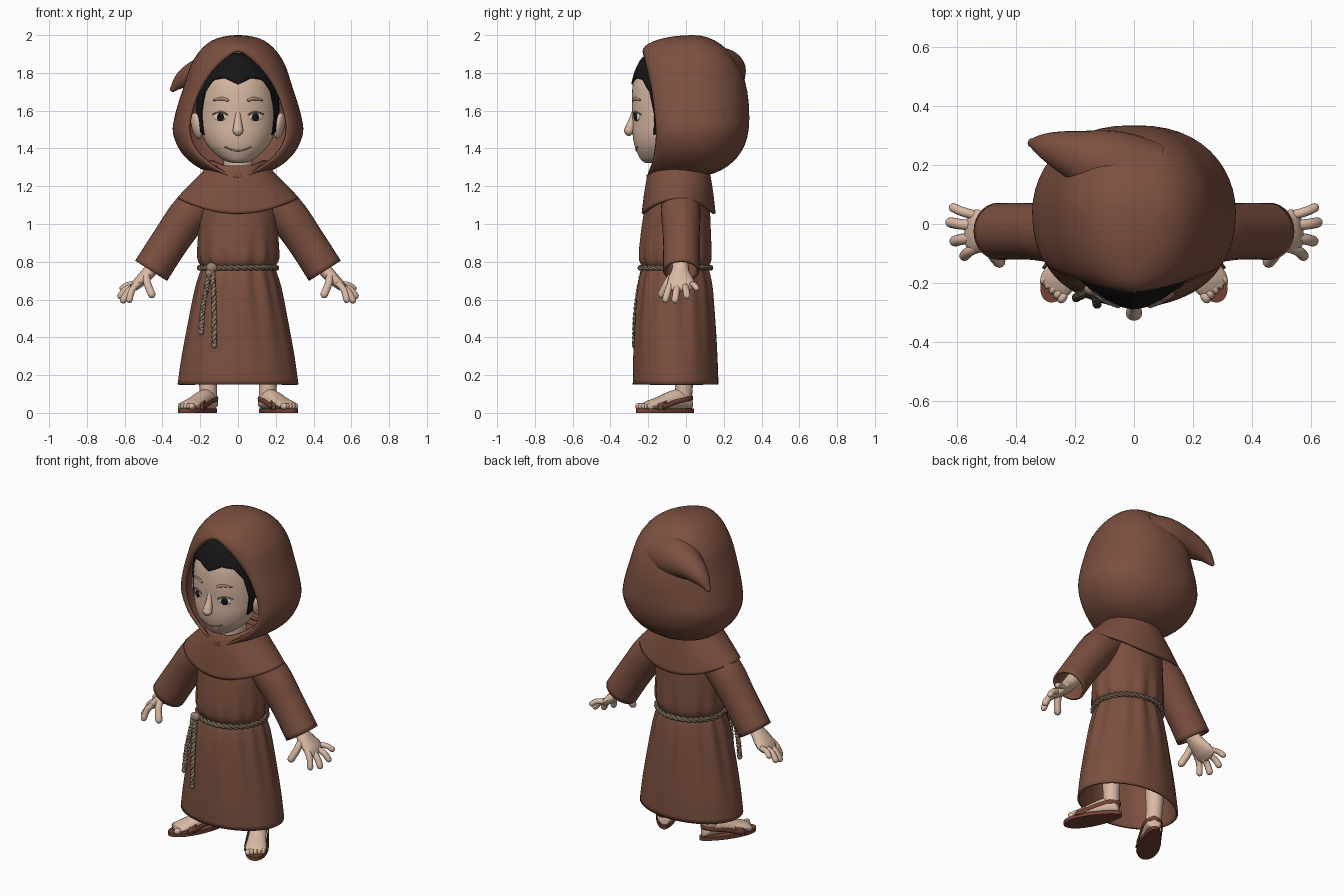
import bpy, bmesh, math
from mathutils import Vector, Euler

cube = bpy.data.objects.get("Cube")
if cube:
    bpy.data.objects.remove(cube, do_unlink=True)


def material(name, *rgb):
    m = bpy.data.materials.new(name)
    m.use_nodes = True
    m.diffuse_color = (*rgb, 1)
    b = m.node_tree.nodes["Principled BSDF"]
    b.inputs["Base Color"].default_value = (*rgb, 1)
    b.inputs["Roughness"].default_value = 0.8
    return m


ROBE = material("robe brown", .2, .08, .05)
SKIN = material("skin", .7, .49, .37)
HAIR = material("black hair", .008, .008, .008)
ROPE = material("rope tan", .3, .22, .155)
LEATHER = material("sandal leather", .17, .055, .035)
BROW = material("brow and lip tan", .42, .26, .18)
WHITE = material("eye white", .75, .7, .64)


def resample(rows, n, closed=False):
    """Smooth spline through rows of numbers, n steps between rows."""
    out, m = [], len(rows)
    pick = lambda i: rows[i % m] if closed else rows[max(0, min(m - 1, i))]
    for i in range(m if closed else m - 1):
        p = [pick(i + k) for k in (-1, 0, 1, 2)]
        for j in range(n):
            t = j / n
            out.append([.5 * (2 * b + (c - a) * t + (2 * a - 5 * b + 4 * c - d) * t ** 2
                              + (3 * b - a - 3 * c + d) * t ** 3) for a, b, c, d in zip(*p)])
    return out if closed else out + [list(rows[-1])]


def finish(name, bm, mat, thick=0, angle=50):
    bmesh.ops.recalc_face_normals(bm, faces=bm.faces)
    me = bpy.data.meshes.new(name)
    bm.to_mesh(me)
    bm.free()
    me.materials.append(mat)
    ob = bpy.data.objects.new(name, me)
    bpy.context.collection.objects.link(ob)
    bpy.ops.object.select_all(action='DESELECT')
    ob.select_set(True)
    bpy.context.view_layer.objects.active = ob
    bpy.ops.object.shade_smooth_by_angle(angle=math.radians(angle))
    if thick:
        mod = ob.modifiers.new("cloth thickness", 'SOLIDIFY')
        mod.thickness, mod.offset = thick, -1
    return ob


def loft(name, rings, mat, caps=(True, True), thick=0, closed=True):
    bm = bmesh.new()
    vs = [[bm.verts.new(p) for p in r] for r in rings]
    n = len(vs[0])
    for a, b in zip(vs, vs[1:]):
        for i in range(n if closed else n - 1):
            j = (i + 1) % n
            bm.faces.new((a[i], a[j], b[j], b[i]))
    for r, cap in zip((vs[0], vs[-1]), caps):
        if cap:
            bm.faces.new(r)
    return finish(name, bm, mat, thick)


def frame(pts, i, ref):
    t = (pts[min(i + 1, len(pts) - 1)] - pts[max(i - 1, 0)]).normalized()
    u = (ref - t * ref.dot(t)).normalized()
    return t, u, t.cross(u)


def tube(name, rows, mat, ref=(0, 1, 0), sides=14, steps=5, tip=False, **kw):
    """rows: x, y, z, radius along ref, radius across."""
    rows = resample([r if len(r) == 5 else (*r, r[3]) for r in rows], steps)
    pts, ref = [Vector(r[:3]) for r in rows], Vector(ref)
    rings = []
    for i, (p, r) in enumerate(zip(pts, rows)):
        t, u, v = frame(pts, i, ref)
        angs = [2 * math.pi * k / sides for k in range(sides)]
        stops = [(0, 1)]
        if tip and i == len(pts) - 1:
            stops += [(math.sin(b), math.cos(b)) for b in (.5, 1, 1.4)]
        for d, s in stops:
            rings.append([p + t * r[4] * d + s * (u * r[3] * math.cos(a) + v * r[4] * math.sin(a))
                          for a in angs])
    return loft(name, rings, mat, **kw)


def ball(name, loc, radii, mat, rot=(0, 0, 0)):
    bm = bmesh.new()
    bmesh.ops.create_uvsphere(bm, u_segments=20, v_segments=12, radius=1)
    e = Euler(rot)
    for v in bm.verts:
        q = Vector([c * r for c, r in zip(v.co, radii)])
        q.rotate(e)
        v.co = q + Vector(loc)
    return finish(name, bm, mat)


def ring(z, rx, yf, yb, ripple=0, lift=0, n=84):
    out = []
    for k in range(n):
        a = 2 * math.pi * k / n
        w = 1 + ripple * (math.cos(14 * a) + .5 * math.cos(9 * a + 1))
        out.append((rx * w * math.cos(a), (yf + yb) / 2 + (yb - yf) / 2 * w * math.sin(a),
                    z + lift * math.cos(a) ** 2))
    return out


def rope(name, path, turns, ref=(0, 1, 0), r=.009):
    pts, ref = [Vector(p) for p in path], Vector(ref)
    for k in range(2):
        rows = []
        for i, p in enumerate(pts):
            _, u, v = frame(pts, i, ref)
            a = math.pi * (k + 2 * turns * i / (len(pts) - 1))
            rows.append((*(p + r * .8 * (u * math.cos(a) + v * math.sin(a))), r))
        tube(f"{name}_strand_{k + 1}", rows, ROPE, ref, sides=7, steps=1)


# Robe: skirt, gathered waist and chest
ROBE_ROWS = [(.15, .32, -.282, .172, 0), (.3, .297, -.28, .168, .006), (.5, .258, -.27, .155, .015),
             (.66, .224, -.255, .14, .025), (.74, .2, -.238, .125, .025), (.77, .19, -.228, .118, .02),
             (.82, .212, -.248, .134, .025), (.95, .21, -.24, .133, .008), (1.1, .2, -.215, .125, 0),
             (1.24, .15, -.18, .11, 0)]
loft("robe", [ring(*r) for r in resample(ROBE_ROWS, 4)], ROBE, (False, True), .012)

# Shoulder cape and inner collar
cape = [(1.31, .16, -.185, .12, 0, 0), (1.255, .2, -.205, .13, 0, .01),
        (1.16, .265, -.222, .145, 0, .04), (1.055, .322, -.235, .157, 0, .085)]
loft("shoulder_cape", [ring(*r) for r in resample(cape, 4)], ROBE, (False, False), .016)
loft("inner_collar", [ring(1.25, .15, -.19, .1), ring(1.3, .15, -.19, .1, 0, .04)], ROBE,
     (False, False), .015)

# Hood: opening rim (x, z, y) lofted to the widest outline, then to the back
RIM = [(0, 1.915, -.23), (.07, 1.875, -.222), (.15, 1.79, -.2), (.21, 1.69, -.18), (.25, 1.56, -.165),
       (.25, 1.46, -.16), (.2, 1.37, -.17), (.1, 1.29, -.19), (0, 1.24, -.205)]
OUTLINE = [(0, 2.0), (.14, 1.97), (.235, 1.87), (.29, 1.72), (.335, 1.57), (.342, 1.47), (.285, 1.36),
           (.17, 1.28), (0, 1.25)]


def both(half):
    return resample(half + [(-p[0], *p[1:]) for p in half[-2:0:-1]], 5, True)


rim, outline = both(RIM), both(OUTLINE)
hood = []
for i in range(10):
    b = i / 9 * math.pi / 2
    hood.append([(q[0] + (s[0] - q[0]) * math.sin(b), q[2] + (.04 - q[2]) * (1 - math.cos(b)),
                  q[1] + (s[1] - q[1]) * math.sin(b)) for q, s in zip(rim, outline)])
for i in range(1, 13):
    b = i / 12.1 * math.pi / 2
    f = math.cos(b) ** .85
    hood.append([(s[0] * f, .04 + .295 * math.sin(b), 1.56 + (s[1] - 1.56) * f) for s in outline])
loft("hood", hood, ROBE, (False, True), .018)
tube("hood_point", [(.06, .15, 1.8, .13), (-.08, .195, 1.81, .125, .12), (-.2, .235, 1.8, .085, .08),
                    (-.29, .262, 1.765, .05, .048), (-.345, .275, 1.715, .016)], ROBE, sides=24, tip=True)

# Head
HEAD = resample([(1.322, .02, -.21, -.15), (1.34, .08, -.238, -.08), (1.4, .148, -.268, 0),
                 (1.47, .19, -.282, .08), (1.55, .208, -.283, .13), (1.65, .21, -.287, .15),
                 (1.75, .195, -.28, .14), (1.83, .15, -.252, .1), (1.88, .09, -.215, .05),
                 (1.895, .02, -.15, 0)], 4)
loft("head", [ring(*r, n=48) for r in HEAD], SKIN)
tube("neck", [(0, -.05, 1.2, .08), (0, -.06, 1.42, .08)], SKIN)


def head_row(z):
    for a, b in zip(HEAD, HEAD[1:]):
        if a[0] <= z <= b[0]:
            t = (z - a[0]) / (b[0] - a[0])
            return [p + (q - p) * t for p, q in zip(a, b)]
    return HEAD[-1]


def face(x, z, off=0):
    _, rx, yf, yb = head_row(z)
    return (x, (yf + yb) / 2 - (yb - yf) / 2 * math.sqrt(1 - (x / rx) ** 2) - off, z)


# Hair: shell above a hairline with a central peak and sideburns
LINE = [(0, 1.74), (22, 1.775), (42, 1.765), (56, 1.7), (64, 1.58), (68, 1.47), (84, 1.5), (180, 1.42)]


def hairline(deg):
    for (a, p), (b, q) in zip(LINE, LINE[1:]):
        if a <= deg <= b:
            return p + (q - p) * (deg - a) / (b - a)


hair = []
for k in range(13):
    row = []
    for d in range(-180, 180, 4):
        low = hairline(abs(d))
        z = low + (1.895 - low) * k / 12
        _, rx, yf, yb = head_row(z)
        a, g = math.radians(d), .008
        row.append(((rx + g) * math.sin(a), (yf + yb) / 2 - ((yb - yf) / 2 + g) * math.cos(a),
                    z + .01 * k / 12))
    hair.append(row)
loft("hair", hair, HAIR, (False, True), .008)

# Nose and mouth
tube("nose", [(0, -.272, 1.6, .012), (0, -.285, 1.55, .018), (0, -.296, 1.51, .026),
              (0, -.303, 1.488, .022)], SKIN, tip=True)
ball("nose_tip", (0, -.302, 1.495), (.028, .026, .026), SKIN)
tube("mouth", [(*face(x, 1.388 + 4.5 * x * x, .001), .0035)
               for x in (-.07, -.045, -.02, 0, .02, .045, .07)], BROW, ref=(0, 0, 1), sides=6)

for s, side in ((1, "left"), (-1, "right")):
    # Eye, lid, brow and ear
    turn = (0, 0, .44 * s)
    ball(side + "_eye_white", face(.095 * s, 1.567), (.036, .006, .021), WHITE, turn)
    ball(side + "_pupil", face(.093 * s, 1.566, .004), (.021, .006, .022), HAIR, turn)
    tube(side + "_eyelid", [(*face(x * s, z, .004), .004) for x, z in
                            ((.055, 1.578), (.075, 1.59), (.1, 1.594), (.135, 1.58))],
         BROW, ref=(0, 0, 1), sides=6)
    tube(side + "_brow", [(*face(x * s, z, .001), r, .005) for x, z, r in
                          ((.05, 1.653, .007), (.085, 1.664, .009), (.13, 1.655, .004))],
         BROW, ref=(0, 0, 1), sides=8)
    ball(side + "_ear", (.218 * s, -.1, 1.52), (.024, .045, .07), SKIN, (0, .2 * s, -.4 * s))

    # Sleeve, wrist and hand
    tube(side + "_sleeve", [(.14 * s, -.03, 1.16, .095), (.25 * s, -.028, 1.06, .105),
                            (.355 * s, -.025, .915, .096, .1), (.46 * s, -.025, .752, .097, .1)],
         ROBE, sides=28, caps=(True, False), thick=.014)
    tube(side + "_hand", [(.37 * s, -.03, .88, .045), (.455 * s, -.03, .765, .045, .038),
                          (.495 * s, -.03, .72, .062, .034), (.535 * s, -.025, .682, .075, .028),
                          (.555 * s, -.022, .662, .066, .02)], SKIN, tip=True)
    for finger, base, end, r in (("index", (.53, -.08, .685), (.575, -.108, .6), .018),
                                 ("middle", (.54, -.045, .67), (.607, -.058, .598), .019),
                                 ("ring", (.55, -.005, .67), (.622, .005, .62), .018),
                                 ("little", (.54, .03, .68), (.612, .055, .66), .016),
                                 ("thumb", (.485, -.075, .72), (.457, -.128, .628), .021)):
        mid = [(p + q) / 2 + o for p, q, o in zip(base, end, (.008, 0, .008))]
        tube(f"{side}_{finger}_finger", [(p[0] * s, p[1], p[2], r) for p in (base, mid, end)],
             SKIN, sides=10, steps=3, tip=True)

    # Leg, foot and sandal in a frame turned outwards
    fwd, out = Vector((.5 * s, -.866, 0)), Vector((.866 * s, .5, 0))
    at = lambda f, o, z: Vector((.21 * s, -.11, z)) + fwd * f + out * o
    tube(side + "_leg", [(.165 * s, -.01, .42, .06), (.16 * s, -.01, .2, .05), (.155 * s, -.015, .06, .045)],
         SKIN, sides=18)
    turns = [2 * math.pi * k / 20 for k in range(20)]
    foot = [(-.157, .02, .03), (-.142, .04, .07), (-.09, .048, .105), (-.03, .05, .095), (.04, .055, .066),
            (.1, .06, .045), (.13, .05, .03)]
    loft(side + "_foot", [[at(f, w * math.cos(a), .02 + h / 2 * (1 + math.sin(a))) for a in turns]
                          for f, w, h in resample(foot, 3)], SKIN)
    for k in range(5):
        ball(f"{side}_toe_{k + 1}", at(.136 - .006 * k, -.044 + .022 * k + .003 * (k == 0), .035),
             (.016 - .001 * k, .022, .018), SKIN, (0, 0, .52 * s))
    sole = lambda z: [at(.175 * math.cos(a), (.062 + .013 * math.cos(a)) * math.sin(a), z) for a in
                      [2 * math.pi * k / 40 for k in range(40)]]
    loft(side + "_sole", [sole(0), sole(.022)], LEATHER)
    arch = lambda f, w, h: [at(f - .02 * math.sin(a), w * math.cos(a), .018 + h * math.sin(a))
                            for a in [math.pi * k / 16 for k in range(17)]]
    loft(side + "_toe_strap", [arch(.035, .066, .078), arch(.06, .068, .067), arch(.085, .069, .057)],
         LEATHER, (False, False), .008, closed=False)
    strap = [(.05, -.065, .03), (-.04, -.058, .06), (-.12, -.047, .075), (-.162, 0, .08),
             (-.12, .047, .075), (-.04, .058, .06), (.05, .065, .03)]
    tube(side + "_heel_strap", [(*at(*p), .013, .005) for p in strap], LEATHER, ref=(0, 0, 1), sides=8)

# Rope belt with knot and two hanging ends
belt = ring(.768, .203, -.242, .13, n=120)
rope("belt", belt + belt[:1], 18, (0, 0, 1))
ball("belt_knot", (-.14, -.222, .768), (.03, .022, .028), ROPE)
ball("belt_knot_loop", (-.152, -.225, .742), (.02, .018, .024), ROPE, (0, .4, 0))
for name, ends in (("long_rope_end", [(-.135, -.225, .76), (-.13, -.25, .65), (-.126, -.268, .5),
                                      (-.125, -.272, .36)]),
                   ("short_rope_end", [(-.15, -.225, .75), (-.17, -.238, .65), (-.188, -.245, .54),
                                       (-.196, -.25, .43)])):
    rope(name, resample(ends, 14), 9)
    ball(name + "_knot", ends[-1], (.015, .015, .018), ROPE)
